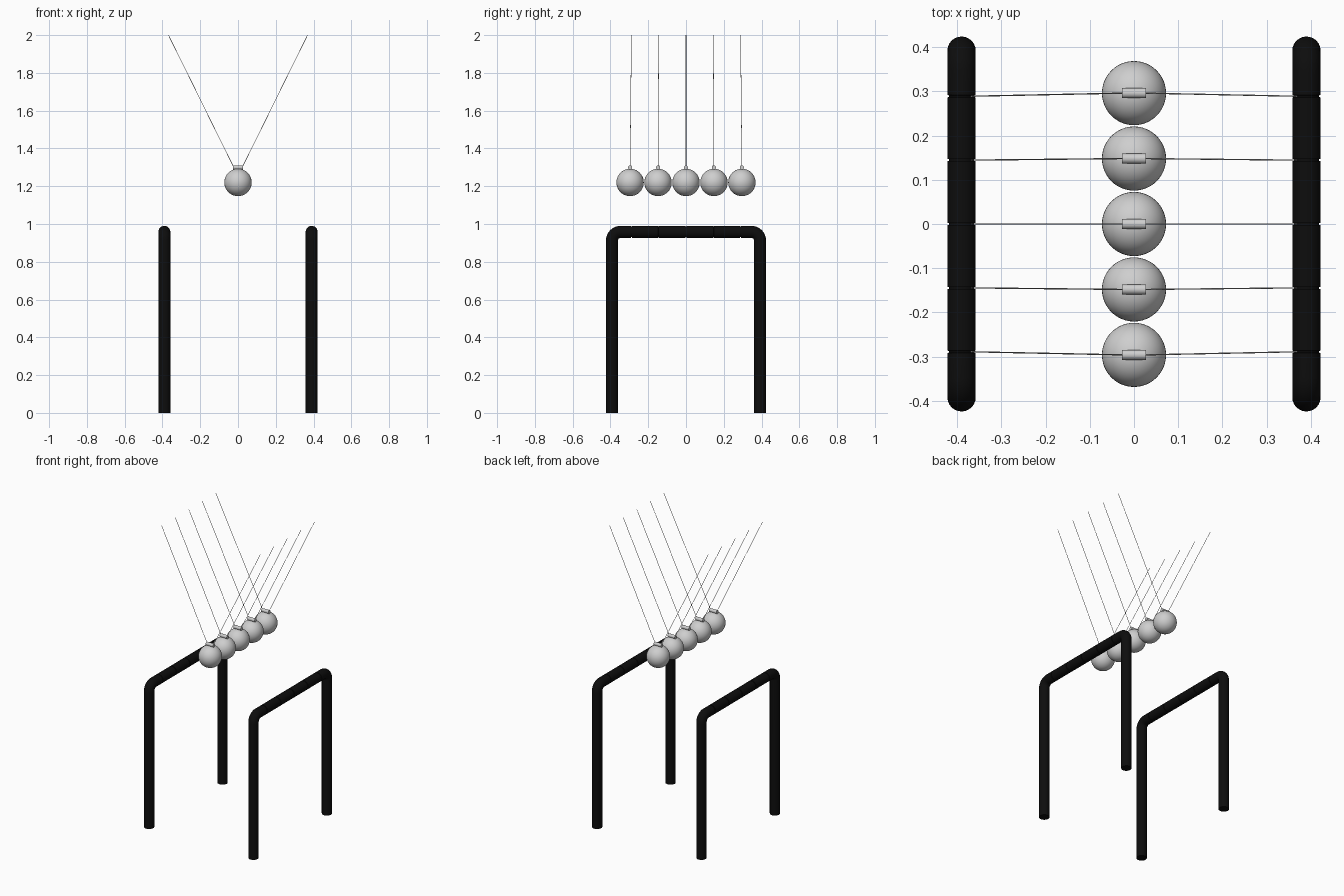
import bpy, bmesh, math
from mathutils import Vector

cube = bpy.data.objects.get("Cube")
if cube:
    bpy.data.objects.remove(cube, do_unlink=True)


def make_material(name, rgb, rough):
    m = bpy.data.materials.new(name)
    m.use_nodes = True
    m.diffuse_color = (*rgb, 1)
    shader = m.node_tree.nodes["Principled BSDF"]
    shader.inputs["Base Color"].default_value = (*rgb, 1)
    shader.inputs["Roughness"].default_value = rough
    return m


black = make_material("black_paint", (0.004, 0.004, 0.004), 0.5)
steel = make_material("pale_steel", (0.62, 0.62, 0.62), 0.4)


def sweep(name, path, radii, side, material, sides=24):
    """Tube through the path points, with a radius for each point."""
    bm = bmesh.new()
    rings = []
    for i, p in enumerate(path):
        before = (p - path[i - 1]).normalized() if i else Vector()
        after = (path[i + 1] - p).normalized() if i + 1 < len(path) else Vector()
        across = (before + after).normalized().cross(side).normalized()
        ring = []
        for k in range(sides):
            a = math.tau * k / sides
            ring.append(bm.verts.new(p + radii[i] * (side * math.cos(a) + across * math.sin(a))))
        rings.append(ring)
    for a, b in zip(rings, rings[1:]):
        for k in range(sides):
            n = (k + 1) % sides
            bm.faces.new((a[k], a[n], b[n], b[k]))
    bm.faces.new(rings[0])
    bm.faces.new(rings[-1])
    bmesh.ops.recalc_face_normals(bm, faces=bm.faces)
    mesh = bpy.data.meshes.new(name)
    bm.to_mesh(mesh)
    bm.free()
    obj = bpy.data.objects.new(name, mesh)
    bpy.context.collection.objects.link(obj)
    finish(obj, name, material)
    return obj


def finish(obj, name, material):
    obj.name = name
    obj.data.materials.append(material)
    bpy.ops.object.select_all(action="DESELECT")
    obj.select_set(True)
    bpy.context.view_layer.objects.active = obj
    bpy.ops.object.shade_smooth_by_angle(angle=math.radians(40))


RAIL_X, LEG_Y, RAIL_Z = 0.39, 0.392, 0.958
TUBE, BEND, GROOVE = 0.032, 0.045, 0.0025
BALL_GAP, STRING_GAP = 0.148, 0.1445
BALL_R, BALL_Z, BAR_Z = 0.0725, 1.22, 1.299
X_AXIS, Y_AXIS = Vector((1, 0, 0)), Vector((0, 1, 0))

for label, s in (("left", 1), ("right", -1)):
    # Bent tube: leg, rounded corner, rail with string grooves, corner, leg
    points = [(-LEG_Y, 0, TUBE)]
    for i in range(9):
        a = math.pi / 2 * i / 8
        points.append((-LEG_Y + BEND * (1 - math.cos(a)), RAIL_Z - BEND * (1 - math.sin(a)), TUBE))
    corner = [(-y, z, r) for y, z, r in reversed(points)]
    for i in range(-2, 3):
        for d, r in ((-GROOVE, TUBE), (-GROOVE * 0.8, TUBE - 0.004),
                     (GROOVE * 0.8, TUBE - 0.004), (GROOVE, TUBE)):
            points.append((i * STRING_GAP + d, RAIL_Z, r))
    points += corner
    sweep(label + "_frame", [Vector((s * RAIL_X, y, z)) for y, z, r in points],
          [r for y, z, r in points], X_AXIS, black)

for i in range(-2, 3):
    y = i * BALL_GAP
    tag = str(i + 3)
    # Hanging ball
    bpy.ops.mesh.primitive_uv_sphere_add(segments=48, ring_count=24, radius=BALL_R,
                                         location=(0, y, BALL_Z))
    finish(bpy.context.object, "ball_" + tag, steel)
    # Crossbar on top of the ball
    bpy.ops.mesh.primitive_cylinder_add(vertices=24, radius=0.0115, depth=0.054,
                                        location=(0, y, BAR_Z), rotation=(0, math.pi / 2, 0))
    finish(bpy.context.object, "crossbar_" + tag, steel)
    # Pair of strings
    for label, s in (("left", 1), ("right", -1)):
        ends = [Vector((s * 0.022, y, BAR_Z)), Vector((s * 0.368, i * STRING_GAP, 2))]
        sweep(label + "_string_" + tag, ends, [0.0014, 0.0014], Y_AXIS, steel, 8)
